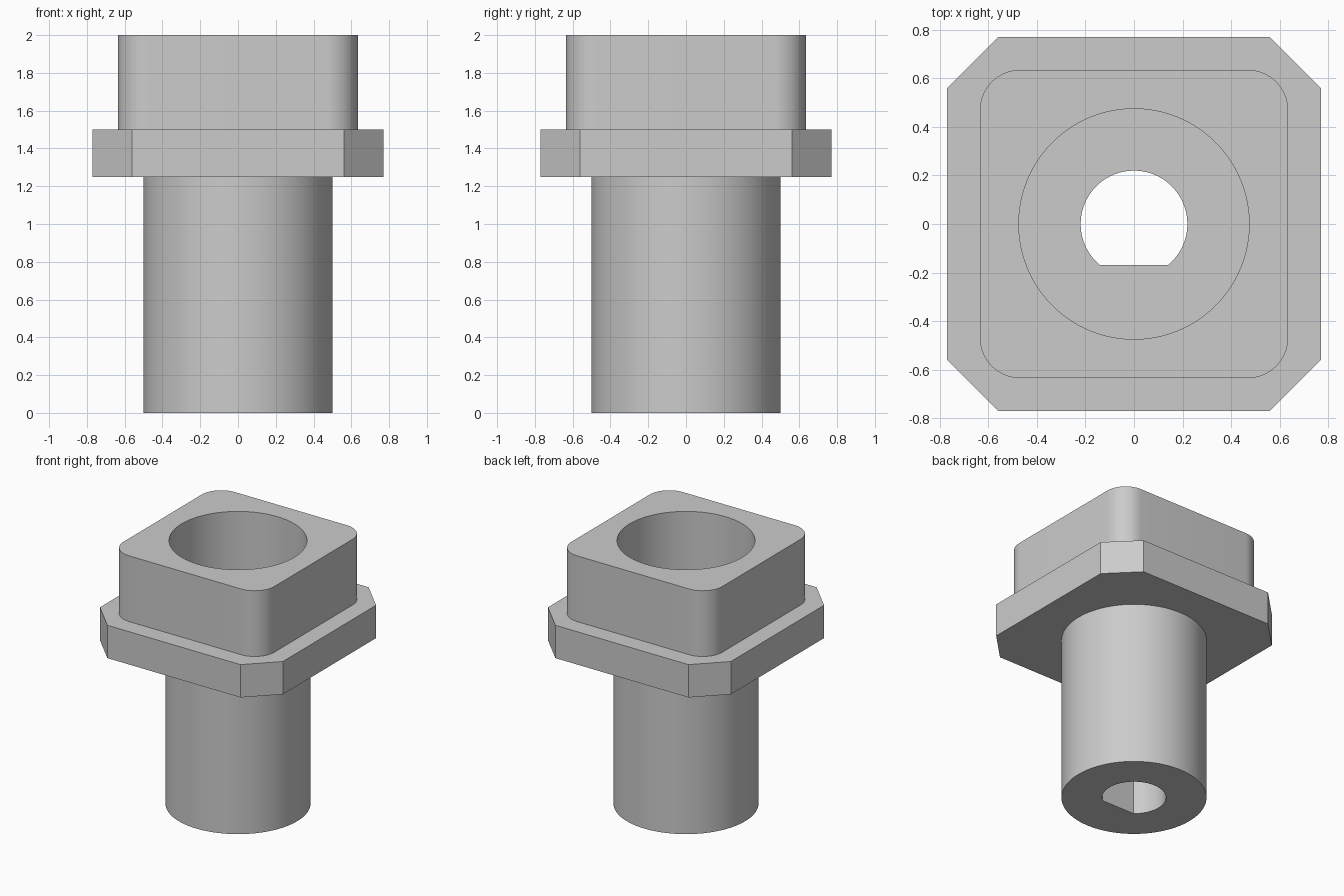
import bpy, bmesh
from math import pi, cos, sin, asin

cube = bpy.data.objects.get("Cube")
if cube:
    bpy.data.objects.remove(cube, do_unlink=True)

grey = bpy.data.materials.new("plain grey")
grey.use_nodes = True
grey.diffuse_color = (0.6, 0.6, 0.6, 1)
grey.node_tree.nodes["Principled BSDF"].inputs["Base Color"].default_value = (0.6, 0.6, 0.6, 1)


def arc(cx, cy, r, start, end, steps):
    """Points along an arc, both ends included."""
    angles = [start + (end - start) * i / steps for i in range(steps + 1)]
    return [(cx + r * cos(a), cy + r * sin(a)) for a in angles]


def circle(r, steps=96):
    return arc(0, 0, r, 0, 2 * pi, steps)[:-1]


def rounded_square(half, r):
    c = half - r
    points = []
    for i, (sx, sy) in enumerate([(1, 1), (-1, 1), (-1, -1), (1, -1)]):
        points += arc(sx * c, sy * c, r, i * pi / 2, (i + 1) * pi / 2, 16)
    return points


def chamfered_square(half, flat):
    points = []
    for x, y in [(half, flat), (flat, half)]:
        for _ in range(4):
            points.append((x, y))
            x, y = -y, x
    # interleave the two rotated corner sets into one outline
    return [p for pair in zip(points[:4], points[4:]) for p in pair]


def prism(name, outline, z0, z1):
    bm = bmesh.new()
    base = bm.faces.new([bm.verts.new((x, y, z0)) for x, y in outline])
    grown = bmesh.ops.extrude_face_region(bm, geom=[base])["geom"]
    top = [v for v in grown if isinstance(v, bmesh.types.BMVert)]
    bmesh.ops.translate(bm, verts=top, vec=(0, 0, z1 - z0))
    bmesh.ops.recalc_face_normals(bm, faces=bm.faces)
    mesh = bpy.data.meshes.new(name)
    bm.to_mesh(mesh)
    bm.free()
    mesh.materials.append(grey)
    obj = bpy.data.objects.new(name, mesh)
    bpy.context.collection.objects.link(obj)
    return obj


def combine(body, tool, operation):
    """Apply a boolean and discard the tool."""
    bpy.context.view_layer.objects.active = body
    mod = body.modifiers.new(operation.lower(), 'BOOLEAN')
    mod.operation = operation
    mod.solver = 'EXACT'
    mod.object = tool
    bpy.ops.object.modifier_apply(modifier=mod.name)
    bpy.data.objects.remove(tool, do_unlink=True)


# Solid parts: round shaft, chamfered flange, rounded square head
body = prism("flanged_sleeve", circle(0.5), 0, 1.4)
combine(body, prism("flange", chamfered_square(0.77, 0.56), 1.25, 1.5), 'UNION')
combine(body, prism("head", rounded_square(0.635, 0.165), 1.4, 2), 'UNION')

# Wide round socket in the head
combine(body, prism("socket_cutter", circle(0.475), 1.5, 2.2), 'DIFFERENCE')

# D-shaped hole through the shaft, flat on the front side
corner = asin(0.17 / 0.22)
d_shape = arc(0, 0, 0.22, -corner, pi + corner, 64)
combine(body, prism("shaft_hole_cutter", d_shape, -0.2, 1.7), 'DIFFERENCE')

# Smooth curved walls, crisp edges
bpy.ops.object.select_all(action='DESELECT')
body.select_set(True)
bpy.context.view_layer.objects.active = body
bpy.ops.object.shade_smooth_by_angle(angle=pi / 6)
